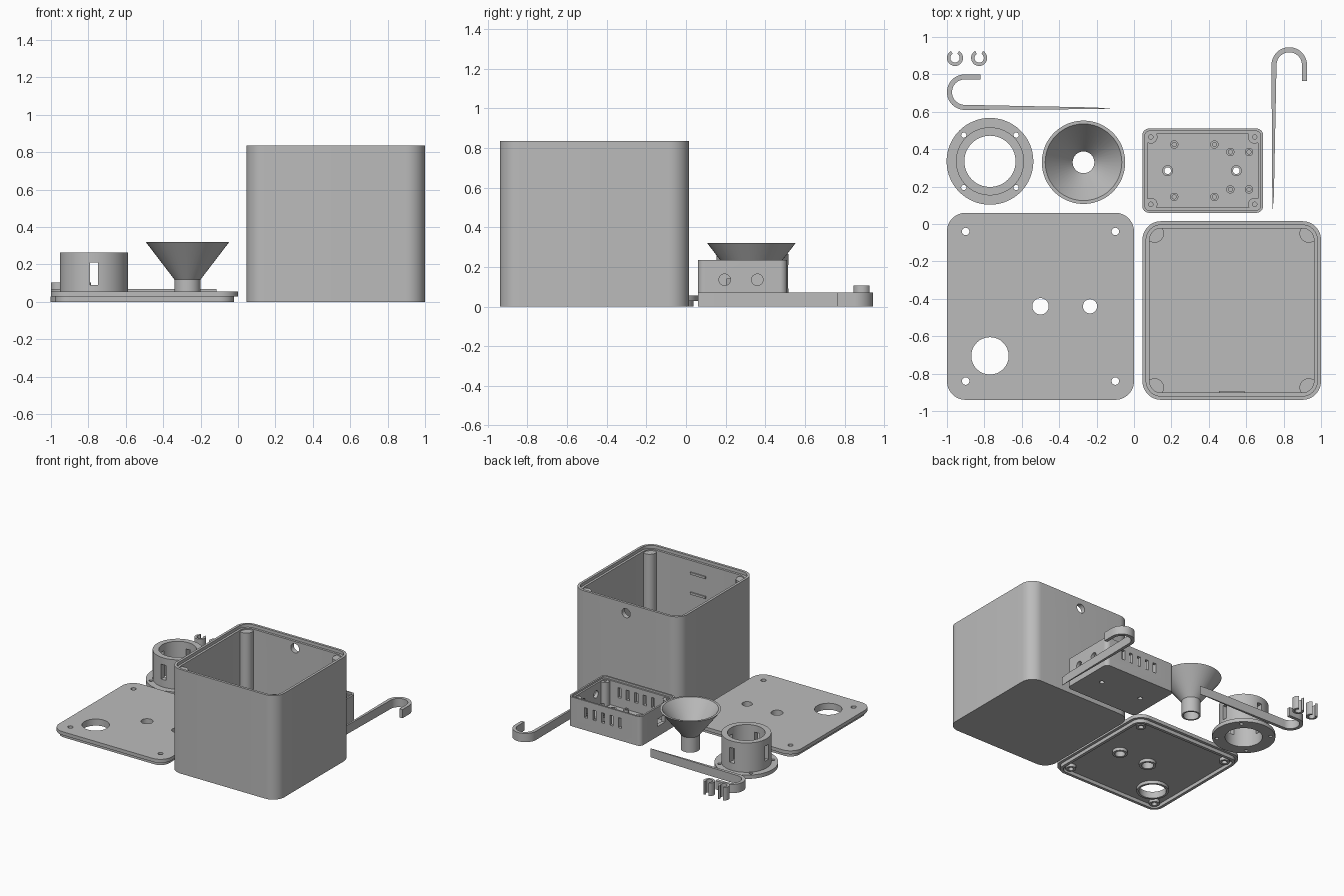
import bpy, bmesh
from math import sin, cos, pi, radians
from mathutils import Matrix

cube = bpy.data.objects.get("Cube")
if cube:
    bpy.data.objects.remove(cube, do_unlink=True)

grey = bpy.data.materials.new("plain_grey")
grey.use_nodes = True
grey.diffuse_color = (0.5, 0.5, 0.5, 1)
grey.node_tree.nodes["Principled BSDF"].inputs["Base Color"].default_value = grey.diffuse_color
parts = []


def arc(cx, cy, r, a0, a1, n=12):
    """Points along an arc, angles in degrees."""
    return [(cx + r * cos(radians(a0 + (a1 - a0) * i / n)),
             cy + r * sin(radians(a0 + (a1 - a0) * i / n))) for i in range(n + 1)]


def circle(cx, cy, r, n=32):
    return arc(cx, cy, r, 0, 360, n)[:-1]


def rounded(x0, x1, y0, y1, r, inset=0):
    """Rounded rectangle outline, shrunk evenly by inset."""
    x0, x1, y0, y1, r = x0 + inset, x1 - inset, y0 + inset, y1 - inset, max(r - inset, 0.008)
    return (arc(x1 - r, y1 - r, r, 0, 90) + arc(x0 + r, y1 - r, r, 90, 180)
            + arc(x0 + r, y0 + r, r, 180, 270) + arc(x1 - r, y0 + r, r, 270, 360))


def add_part(name, mesh):
    bm = bmesh.new()
    bm.from_mesh(mesh)
    bmesh.ops.remove_doubles(bm, verts=bm.verts, dist=1e-5)
    bmesh.ops.recalc_face_normals(bm, faces=bm.faces)
    bm.to_mesh(mesh)
    bm.free()
    mesh.name = name
    mesh.materials.clear()
    mesh.materials.append(grey)
    ob = bpy.data.objects.new(name, mesh)
    bpy.context.collection.objects.link(ob)
    parts.append(ob)
    return ob


def prism(name, loops, z0, z1):
    """Extrude an outline, with any further loops as holes, from z0 to z1."""
    curve = bpy.data.curves.new(name, 'CURVE')
    curve.dimensions = '2D'
    curve.fill_mode = 'BOTH'
    curve.extrude = (z1 - z0) / 2
    for loop in loops:
        spline = curve.splines.new('POLY')
        spline.points.add(len(loop) - 1)
        for point, (x, y) in zip(spline.points, loop):
            point.co = (x, y, 0, 1)
        spline.use_cyclic_u = True
    temp = bpy.data.objects.new(name + "_outline", curve)
    bpy.context.collection.objects.link(temp)
    deps = bpy.context.evaluated_depsgraph_get()
    mesh = bpy.data.meshes.new_from_object(temp.evaluated_get(deps))
    bpy.data.objects.remove(temp, do_unlink=True)
    mesh.transform(Matrix.Translation((0, 0, (z0 + z1) / 2)))
    return add_part(name, mesh)


def lathe(name, profile, x, y, steps=48):
    """Spin a closed (radius, height) profile around a vertical axis."""
    bm = bmesh.new()
    verts = [bm.verts.new((r, 0, z)) for r, z in profile]
    edges = [bm.edges.new((verts[i - 1], verts[i])) for i in range(len(verts))]
    bmesh.ops.spin(bm, geom=verts + edges, cent=(0, 0, 0), axis=(0, 0, 1), angle=2 * pi, steps=steps)
    bmesh.ops.translate(bm, verts=bm.verts, vec=(x, y, 0))
    mesh = bpy.data.meshes.new(name)
    bm.to_mesh(mesh)
    bm.free()
    return add_part(name, mesh)


def box_cutter(bm, centre, size):
    bmesh.ops.create_cube(bm, size=1, matrix=Matrix.Translation(centre) @ Matrix.Diagonal((*size, 1)))


def round_cutter(bm, centre, r, depth, axis):
    turn = Matrix.Rotation(pi / 2, 4, 'Y' if axis == 'X' else 'X')
    bmesh.ops.create_cone(bm, cap_ends=True, segments=32, radius1=r, radius2=r, depth=depth,
                          matrix=Matrix.Translation(centre) @ turn)


def cut(ob, cutters):
    """Subtract every (function, arguments) cutter from the part."""
    for make, *args in cutters:
        bm = bmesh.new()
        make(bm, *args)
        mesh = bpy.data.meshes.new("cutter")
        bm.to_mesh(mesh)
        bm.free()
        tool = bpy.data.objects.new("cutter", mesh)
        tool.hide_render = True
        bpy.context.collection.objects.link(tool)
        mod = ob.modifiers.new("cut", 'BOOLEAN')
        mod.operation, mod.solver, mod.object = 'DIFFERENCE', 'EXACT', tool
        deps = bpy.context.evaluated_depsgraph_get()
        ob.data = bpy.data.meshes.new_from_object(ob.evaluated_get(deps))
        ob.modifiers.clear()
        bpy.data.objects.remove(tool, do_unlink=True)


# Large open box: floor, wall with cable hole, stepped lip, corner posts, rails
box = (0.045, 1.0, -0.94, 0.015, 0.1)
prism("box_floor", [rounded(*box)], 0, 0.035)
wall = prism("box_wall", [rounded(*box), rounded(*box, 0.038)], 0.035, 0.81)
cut(wall, [(round_cutter, (0.522, 0, 0.755), 0.037, 0.12, 'Y')])
prism("box_lip", [rounded(*box), rounded(*box, 0.02)], 0.81, 0.835)
for x in (0.11, 0.935):
    for y in (-0.05, -0.875):
        prism("box_corner_post", [circle(x, y, 0.05)], 0.03, 0.8)
for z in (0.54, 0.7):
    prism("box_inner_rail", [[(0.455, -0.91), (0.59, -0.91), (0.59, -0.893), (0.455, -0.893)]], z, z + 0.018)

# Lid: top plate, rim beneath, collars around the holes
lid = (-1.0, 0.0, -0.94, 0.06, 0.1)
screws = [(x, y, 0.02) for x in (-0.9, -0.1) for y in (-0.04, -0.84)]
ports = [(-0.5, -0.44, 0.044), (-0.235, -0.44, 0.038), (-0.77, -0.705, 0.1)]
prism("lid_plate", [rounded(*lid)] + [circle(*h) for h in screws + ports], 0.028, 0.056)
prism("lid_rim", [rounded(*lid, 0.022), rounded(*lid, 0.045)], 0, 0.028)
for x, y, r in screws + ports:
    prism("lid_collar", [circle(x, y, r + 0.018), circle(x, y, r)], 0.003, 0.028)

# Flanged sleeve with four windows
fx, fy = -0.77, 0.335
bolts = [circle(fx + i * 0.14, fy + j * 0.14, 0.014, 16) for i in (-1, 1) for j in (-1, 1)]
prism("sleeve_flange", [circle(fx, fy, 0.232, 64), circle(fx, fy, 0.137, 64)] + bolts, 0, 0.03)
sleeve = prism("sleeve_tube", [circle(fx, fy, 0.182, 64), circle(fx, fy, 0.137, 64)], 0.03, 0.265)
cut(sleeve, [(box_cutter, (fx, fy, 0.15), (0.042, 0.6, 0.12)),
             (box_cutter, (fx, fy, 0.15), (0.6, 0.042, 0.12))])

# Funnel
lathe("funnel", [(0.07, 0), (0.07, 0.12), (0.223, 0.32), (0.205, 0.32), (0.058, 0.125), (0.058, 0)],
      -0.27, 0.33)

# Small case: floor with mounting holes, vented wall, lip, posts and standoffs
case = (0.045, 0.69, 0.06, 0.51, 0.035)
mounts = [(0.18, 0.285, 0.018), (0.547, 0.285, 0.018)]
prism("case_floor", [rounded(*case)] + [circle(*m) for m in mounts], 0, 0.025)
case_wall = prism("case_wall", [rounded(*case), rounded(*case, 0.028)], 0.025, 0.22)
vents = [(box_cutter, (0.23 + 0.075 * i, 0.285, 0.14), (0.028, 0.6, 0.08)) for i in range(5)]
sockets = [(round_cutter, (0.68, y, 0.135), 0.029, 0.1, 'X') for y in (0.195, 0.36)]
cut(case_wall, vents + sockets + [(box_cutter, (0.05, 0.25, 0.11), (0.1, 0.09, 0.06))])
prism("case_lip", [rounded(*case), rounded(*case, 0.014)], 0.22, 0.235)
for x in (0.09, 0.645):
    for y in (0.105, 0.465):
        prism("case_corner_post", [circle(x, y, 0.035), circle(x, y, 0.012, 16)], 0.02, 0.215)
for x, dy in ((0.215, 0.14), (0.43, 0.14), (0.515, 0.1), (0.615, 0.1)):
    for side in (-1, 1):
        y = 0.285 + side * dy
        prism("case_standoff", [circle(x, y, 0.022), circle(x, y, 0.011, 16)], 0.02, 0.06)
for x, y, r in mounts:
    prism("case_mount_collar", [circle(x, y, 0.029), circle(x, y, r)], 0.02, 0.04)

# Two hooked stakes with tapered points
stake = ([(0.79, -0.09)] + arc(0, 0, 0.095, 270, 90, 24) + [(0.085, 0.095), (0.085, 0.068)]
         + arc(0, 0, 0.068, 90, 270, 24) + [(0.7, -0.082)])
prism("side_stake", [[(0.83 + v, 0.85 - u) for u, v in stake]], 0, 0.07)
prism("rear_stake", [[(-0.905 + u, 0.705 + v) for u, v in stake]], 0, 0.07)

# Two small open clips
for x in (-0.957, -0.828):
    prism("clip", [arc(x, 0.888, 0.043, 120, 420, 24) + arc(x, 0.888, 0.025, 420, 120, 24)], 0, 0.105)

# Smooth the round faces, keep edges sharp
bpy.ops.object.select_all(action='DESELECT')
for ob in parts:
    ob.select_set(True)
bpy.context.view_layer.objects.active = parts[0]
bpy.ops.object.shade_smooth_by_angle(angle=radians(30))
